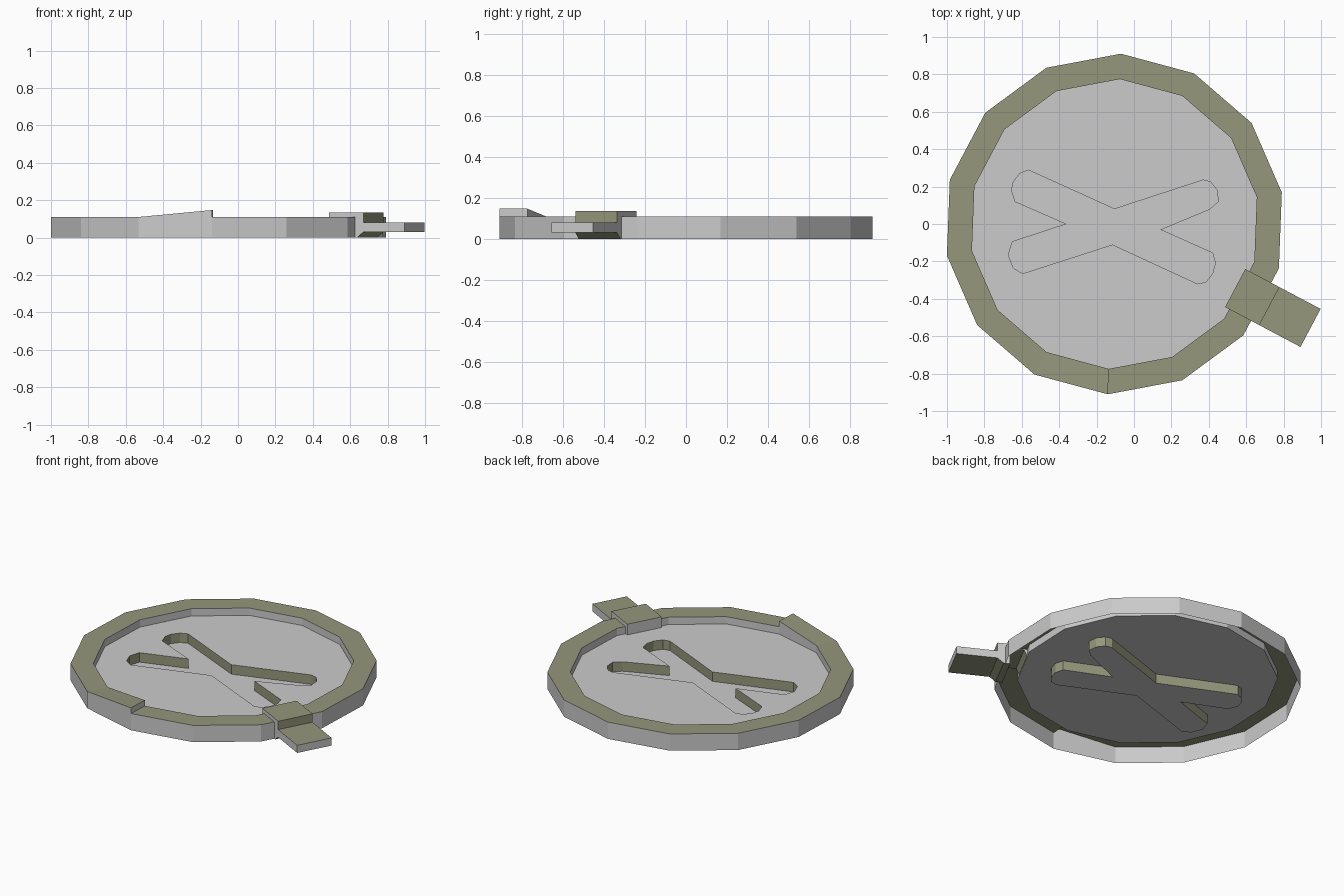
import bpy, bmesh
from math import cos, sin, radians

if "Cube" in bpy.data.objects:
    bpy.data.objects.remove(bpy.data.objects["Cube"])

CX = -0.105                      # ring centre in x
N, START = 14, radians(-92.2)    # ring sides and seam angle
R_OUT, R_IN = 0.911, 0.775
TOP, RAISED, DISC_Z = 0.11, 0.147, 0.062

olive = bpy.data.materials.new("olive")
olive.diffuse_color = (0.30, 0.31, 0.20, 1)
olive.use_nodes = True
olive.node_tree.nodes["Principled BSDF"].inputs["Base Color"].default_value = olive.diffuse_color
grey = bpy.data.materials.new("grey")
grey.diffuse_color = (0.8, 0.8, 0.8, 1)
grey.use_nodes = True
grey.node_tree.nodes["Principled BSDF"].inputs["Base Color"].default_value = grey.diffuse_color


def finish(name, bm):
    mesh = bpy.data.meshes.new(name)
    bm.to_mesh(mesh)
    bm.free()
    mesh.materials.append(grey)
    mesh.materials.append(olive)
    obj = bpy.data.objects.new(name, mesh)
    bpy.context.collection.objects.link(obj)
    return obj


def polar(r, i):
    a = START + radians(360 / N) * i
    return CX + r * cos(a), r * sin(a)


# Rim: open-bottomed channel whose last segment ramps up to a step at the seam
bm = bmesh.new()
rows = []
for i in range(N + 1):
    z = RAISED if i == N else TOP
    o, n = polar(R_OUT, i), polar(R_IN, i)
    rows.append([bm.verts.new((*p, h)) for p, h in
                 ((o, 0), (o, z), (n, z), (n, DISC_Z))])
for a, b in zip(rows, rows[1:]):
    bm.faces.new((a[0], b[0], b[1], a[1]))
    bm.faces.new((a[2], a[1], b[1], b[2])).material_index = 1
    bm.faces.new((a[2], b[2], b[3], a[3]))
bm.faces.new((rows[0][1], rows[0][2], rows[-1][2], rows[-1][1]))
finish("rim", bm)

# Disc with a recessed cross, outline listed counter-clockwise
cross = [(-0.105, 0.08), (-0.535, 0.275), (-0.565, 0.288), (-0.61, 0.27), (-0.645, 0.225),
         (-0.655, 0.18), (-0.635, 0.12), (-0.36, 0.0), (-0.65, -0.095), (-0.672, -0.165),
         (-0.645, -0.235), (-0.595, -0.265), (-0.115, -0.11), (0.34, -0.32), (0.385, -0.31),
         (0.42, -0.265), (0.435, -0.21), (0.42, -0.155), (0.14, -0.03), (0.405, 0.08),
         (0.45, 0.12), (0.445, 0.18), (0.41, 0.225), (0.37, 0.235)]
bm = bmesh.new()


def loop(points, z):
    return [bm.verts.new((x, y, z)) for x, y in points]


def loop_edges(vs):
    return [bm.edges.new((vs[i - 1], vs[i])) for i in range(len(vs))]


outer = loop([polar(R_IN, i) for i in range(N)], DISC_Z)
upper = loop(cross, DISC_Z)
bmesh.ops.triangle_fill(bm, use_beauty=True, edges=loop_edges(outer) + loop_edges(upper))
for f in bm.faces:
    f.normal_update()
    if f.normal.z < 0:
        f.normal_flip()
lower = loop(cross, 0.0)
bm.faces.new(lower)
for i in range(len(cross)):
    f = bm.faces.new((upper[i - 1], upper[i], lower[i], lower[i - 1]))
    f.material_index = 1
finish("recessed_disc", bm)

# Clip and tab: one side profile (distance from centre, height) extruded across
profile = [(0.731, 0.135), (0.731, 0.065), (0.757, 0.065), (0.775, 0.105), (0.86, 0.105),
           (0.86, 0.0), (0.90, 0.0), (0.938, 0.03), (1.187, 0.03), (1.187, 0.08),
           (0.938, 0.08), (0.938, 0.135)]
grey_sides = {0, 8}              # inner face and tab end
ang = START + radians(360 / N) * 2.5
ca, sa = cos(ang), sin(ang)
bm = bmesh.new()
sides = [[bm.verts.new((CX + u * ca - v * sa, u * sa + v * ca, z)) for u, z in profile]
         for v in (-0.115, 0.115)]
bm.faces.new(sides[0])
bm.faces.new(sides[1][::-1])
for i in range(len(profile)):
    j = (i + 1) % len(profile)
    f = bm.faces.new((sides[0][j], sides[0][i], sides[1][i], sides[1][j]))
    f.material_index = 0 if i in grey_sides else 1
bmesh.ops.recalc_face_normals(bm, faces=bm.faces[:])
finish("clip_tab", bm)
